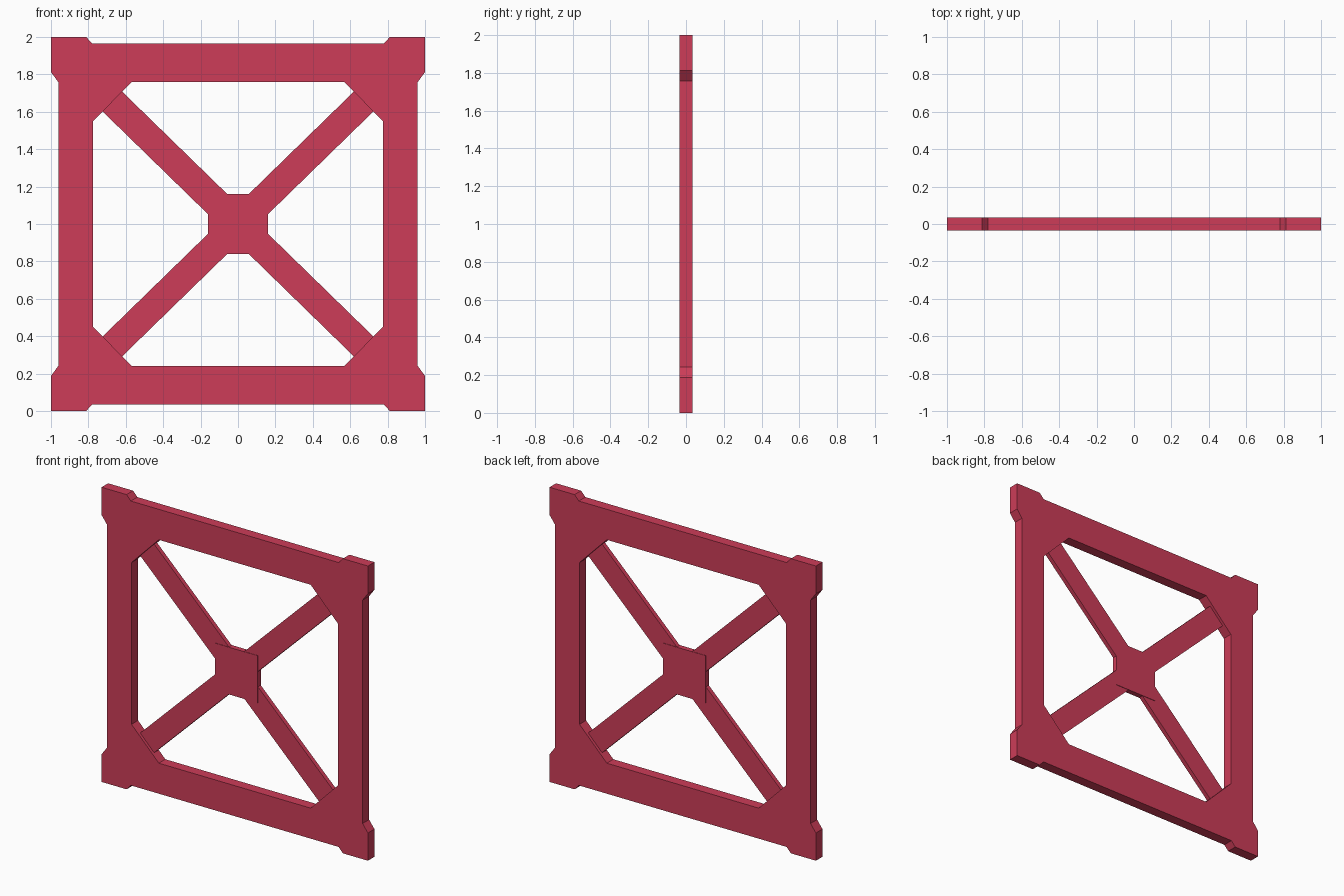
import bpy, bmesh, math
from mathutils import Matrix

if "Cube" in bpy.data.objects:
    bpy.data.objects.remove(bpy.data.objects["Cube"])

red = bpy.data.materials.new("crimson red")
red.diffuse_color = (0.61, 0.046, 0.098, 1)
red.use_nodes = True
red.node_tree.nodes["Principled BSDF"].inputs["Base Color"].default_value = red.diffuse_color


def finish(name, bm):
    bmesh.ops.recalc_face_normals(bm, faces=bm.faces)
    me = bpy.data.meshes.new(name)
    bm.to_mesh(me)
    bm.free()
    me.materials.append(red)
    ob = bpy.data.objects.new(name, me)
    bpy.context.collection.objects.link(ob)
    return ob


def box(name, sx, sy, sz, angle=0):
    bm = bmesh.new()
    bmesh.ops.create_cube(bm, size=1, matrix=Matrix.Translation((0, 0, 1))
                          @ Matrix.Rotation(angle, 4, 'Y')
                          @ Matrix.Diagonal((sx, sy, sz, 1)))
    return finish(name, bm)


# Frame: one quarter of the outline, inner and outer, mirrored round the centre
H = 0.035
outer = [(0, 0.965), (0.78, 0.965), (0.812, 1), (1, 1), (1, 0.812), (0.96, 0.758), (0.96, 0)]
inner = [(0, 0.758), (0.57, 0.758), (0.672, 0.653), (0.775, 0.549), (0.775, 0)]
bm = bmesh.new()


def vert(x, y, z):
    return bm.verts.new((x, y, 1 + z))


for mx in (-1, 1):
    for mz in (-1, 1):
        out = [(x * mx, z * mz) for x, z in outer]
        inn = [(x * mx, z * mz) for x, z in inner]
        # front and back, split along the corner diagonal
        for y in (-H, H):
            bm.faces.new([vert(x, y, z) for x, z in out[:4] + inn[2::-1]])
            bm.faces.new([vert(x, y, z) for x, z in out[3:] + inn[:1:-1]])
        # outer and inner edge walls
        for path in (out, inn):
            for (ax, az), (bx, bz) in zip(path, path[1:]):
                bm.faces.new([vert(ax, -H, az), vert(bx, -H, bz),
                              vert(bx, H, bz), vert(ax, H, az)])
bmesh.ops.remove_doubles(bm, verts=bm.verts, dist=0.0005)
bmesh.ops.dissolve_limit(bm, angle_limit=0.01, verts=bm.verts, edges=bm.edges)
bmesh.ops.triangulate(bm, faces=bm.faces)
finish("outer_frame", bm)

# Crossed braces, recessed in the frame depth
tilt = math.atan2(0.655, 0.672)
for name, s in (("brace_falling", 1), ("brace_rising", -1)):
    box(name, 1.96, 0.030, 0.149, s * tilt)

# Square plate over the crossing
box("centre_plate", 0.32, 0.036, 0.32)
